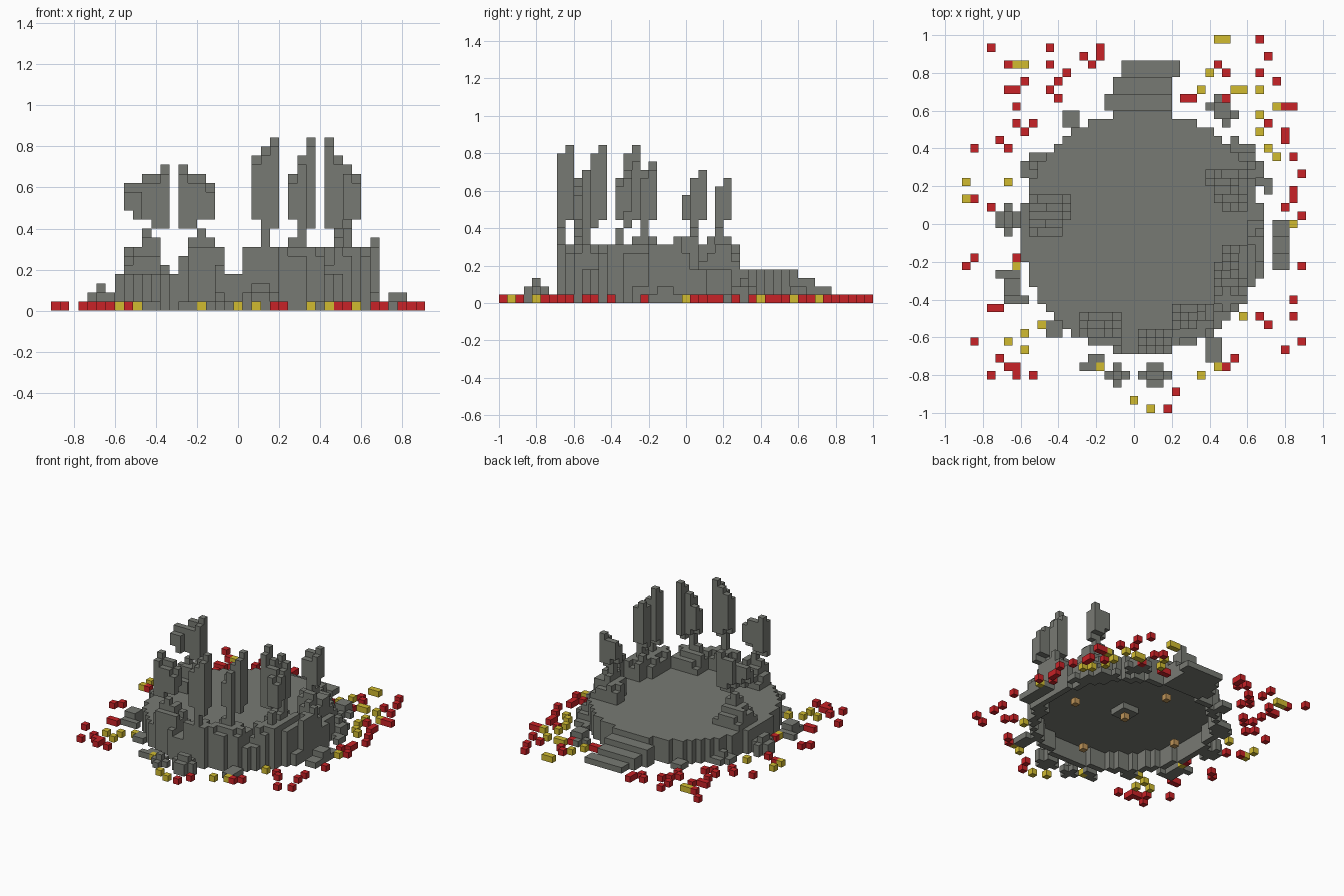
import bpy
import math
import random
from itertools import product

random.seed(4)
UNIT = 2 / 45            # edge of one block
CX, CY = 1, -1           # arena centre, in blocks


def make_material(name, rgb):
    mat = bpy.data.materials.new(name)
    mat.use_nodes = True
    mat.diffuse_color = (*rgb, 1)
    mat.node_tree.nodes["Principled BSDF"].inputs["Base Color"].default_value = (*rgb, 1)
    return mat


def box(x0, x1, y0, y1, z0, z1):
    """All blocks in a range, ends included."""
    return set(product(range(x0, x1 + 1), range(y0, y1 + 1), range(z0, z1 + 1)))


def radius(x, y):
    return math.hypot(x - CX, y - CY)


def build(name, cells, material):
    """Join blocks into one mesh, keeping only the exposed faces."""
    index, faces = {}, []
    for cell in sorted(cells):
        for axis, side in product(range(3), (0, 1)):
            neighbour = list(cell)
            neighbour[axis] += 2 * side - 1
            if tuple(neighbour) in cells:
                continue
            u, v = (axis + 1) % 3, (axis + 2) % 3
            corners = [(0, 0), (1, 0), (1, 1), (0, 1)]
            face = []
            for du, dv in corners if side else reversed(corners):
                point = list(cell)
                point[axis] += side
                point[u] += du
                point[v] += dv
                face.append(index.setdefault(tuple(point), len(index)))
            faces.append(face)
    verts = [((x - 0.5) * UNIT, (y - 0.5) * UNIT, z * UNIT) for x, y, z in index]
    mesh = bpy.data.meshes.new(name)
    mesh.from_pydata(verts, [], faces)
    mesh.materials.append(material)
    obj = bpy.data.objects.new(name, mesh)
    bpy.context.collection.objects.link(obj)


def leaning_spire(x, y, step_x, step_y, columns, peak, drop):
    """Columns stepping down from the tallest one; also returns the middle spot."""
    cells, spots = set(), []
    for k in range(columns):
        px, py = x + step_x * k, round(y + step_y * k)
        bottom, top = 9 + k // 2, int(peak - drop * k)
        cells |= box(px, px, py, py, bottom, top - 1)
        cells |= box(px, px, py + 1, py + 1, bottom + 1, top)
        spots.append((px, py))
    return cells, spots[columns // 2]


def rubble_heap(x, y, length, height):
    """Low heap stretched along the wall, highest in the middle."""
    cells = set()
    angle = math.atan2(y - CY, x - CX)
    reach = range(-5, 6)
    for i, j in product(reach, reach):
        px, py = math.floor(x) + i, math.floor(y) + j
        dx, dy = px - x, py - y
        out = dx * math.cos(angle) + dy * math.sin(angle)
        along = dy * math.cos(angle) - dx * math.sin(angle)
        if (along / length) ** 2 + (out / 1.2) ** 2 < 1.1:
            top = max(0, height - 1 - int(math.hypot(dx, dy)))
            cells |= box(px, px, py, py, 0, top)
    return cells


def scatter_flowers(seeds):
    """One flower on each seed, and often a second one beside it on free ground."""
    spots = set(seeds)
    for x, y in seeds:
        px, py = x + random.randint(-2, 2), y + random.randint(-2, 2)
        if abs(px) <= 20 and abs(py) <= 22 and radius(px, py) > 17:
            spots.add((px, py))
    return {(x, y, 0) for x, y in spots} - ground


old = bpy.data.objects.get("Cube")
if old:
    bpy.data.objects.remove(old, do_unlink=True)

stone = make_material("grey stone", (0.187, 0.195, 0.172))
red = make_material("red petals", (0.58, 0.016, 0.02))
yellow = make_material("yellow petals", (0.64, 0.5, 0.03))
amber = make_material("amber lamp", (0.52, 0.3, 0.1))

# Broken spires leaning around the rim: start, step, columns, peak, drop
spires = {
    "left_spire": (-8, 1, -1, -0.2, 5, 15, 0.4),
    "front_left_spire": (-6, -13, 1, 0, 4, 15, 0.5),
    "front_spire": (4, -15, -1, 0, 3, 18, 0.9),
    "front_right_spire": (8, -11, -1, -0.5, 3, 18, 2),
    "right_spire": (10, -7, 1, -0.3, 4, 18, 1.2),
    "right_spire_spur": (11, -5, 1, 0, 2, 16, 1),
    "back_right_spire": (12, 4, -1, 0, 3, 14, 0.5),
}
mounds = [(16, -2)]
for name, shape in spires.items():
    cells, foot = leaning_spire(*shape)
    build(name, cells, stone)
    mounds.append(foot)

# Arena: hollow drum with a thin floor, rim rising in a mound below each spire
arena = set()
for x, y in product(range(-14, 17), range(-16, 15)):
    r = radius(x, y)
    if r > 14.5:
        continue
    top = 3
    if r > 9.5:
        gap = min(math.dist((x, y), foot) for foot in mounds)
        top = max(top, int(8.4 - 1.5 * gap))
        if 3 < top < 7:
            top += random.choice((0, 0, 1))
    arena |= box(x, x, y, y, 0 if r > 13.5 else 3, top)
build("arena", arena, stone)

# Stairs at the back
stairs = set()
for step in range(3):
    front = 14 + 2 * step
    stairs |= box(step - 3, 4 + step // 2, front, front + 1, 0, 2 - step)
build("back_stairs", stairs, stone)

# Rubble outside the wall: position, length, height
heaps = [
    (-7.5, 12.5, 1, 1), (-12, 7, 2, 2), (-15, 0.5, 1.7, 3), (-14.5, -7.5, 2.6, 2),
    (-9.5, -12.5, 1, 1), (-5, -16.5, 1, 1), (-2, -18, 1.2, 2), (2.5, -18, 1.8, 3),
    (9.5, -15, 1.2, 1), (14, -6, 2, 3), (17.5, -2.5, 3, 2), (14, 7, 3.5, 3), (10.5, 13.5, 2, 2),
]
rubble = set().union(*(rubble_heap(*heap) for heap in heaps)) - arena
build("rubble", rubble, stone)

# Flowers scattered on the ground
ground = arena | stairs | rubble
yellow_spots = scatter_flowers([
    (10, 22), (-13, 19), (8, 16), (13, 16), (15, 16), (15, 13), (16, 9), (-15, 5), (-20, 3),
    (19, 0), (-14, -5), (17, -4), (13, -11), (-11, -12), (-15, -14), (-4, -17), (8, -18),
    (0, -21)])
build("yellow_flowers", yellow_spots, yellow)
ground |= yellow_spots
red_spots = scatter_flowers([
    (-10, 21), (-15, 19), (-4, 20), (-5, 19), (-13, 17), (-9, 17), (-15, 16), (-9, 15),
    (-12, 12), (-14, 12), (-16, 10), (-19, 9), (-19, 3), (-16, 0), (-19, -4), (-14, -4),
    (-16, -10), (-19, -14), (-16, -16), (-17, -18), (-12, -18), (15, 22), (10, 19), (15, 18),
    (11, 15), (6, 15), (16, 12), (19, 14), (18, 10), (19, 8), (19, 4), (20, 1), (18, -4),
    (19, -9), (16, -12), (18, -15), (11, -17), (5, -20), (4, -22)])
build("red_flowers", red_spots, red)

# Lamps hidden under the floor, the middle one on a mount
build("lamp_mount", box(CX - 1, CX + 1, CY - 1, CY + 1, 2, 2), stone)
lamps = {(CX, CY, 1)}
for s in (-1, 1):
    lamps |= {(CX + 10 * s, CY, 0), (CX, CY + 10 * s, 0)}
build("floor_lamps", lamps, amber)
